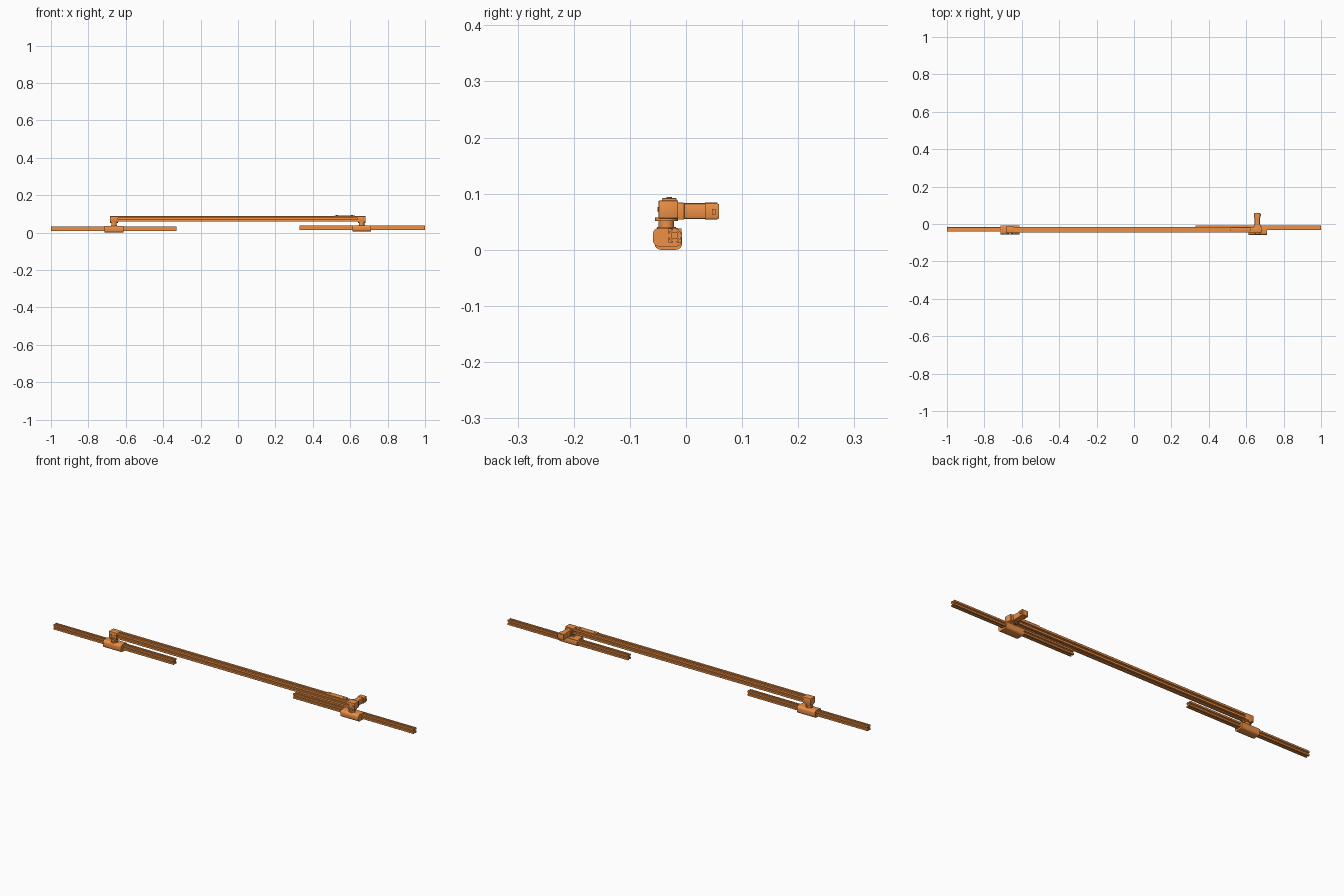
import bpy, bmesh, math
from mathutils import Vector, Matrix

if "Cube" in bpy.data.objects:
    bpy.data.objects.remove(bpy.data.objects["Cube"])

mat = bpy.data.materials.new("orange")
mat.diffuse_color = (0.85, 0.28, 0.06, 1)
mat.use_nodes = True
mat.node_tree.nodes["Principled BSDF"].inputs["Base Color"].default_value = mat.diffuse_color


def finish(name, bm, smooth=False):
    bmesh.ops.recalc_face_normals(bm, faces=bm.faces)
    me = bpy.data.meshes.new(name)
    bm.to_mesh(me)
    bm.free()
    ob = bpy.data.objects.new(name, me)
    bpy.context.collection.objects.link(ob)
    me.materials.append(mat)
    if smooth:
        bpy.ops.object.select_all(action='DESELECT')
        ob.select_set(True)
        bpy.context.view_layer.objects.active = ob
        bpy.ops.object.shade_smooth_by_angle(angle=math.radians(35))
    return ob


def box(name, x, y, z, bevel=0, segs=2, along=None):
    """Box from (min, max) pairs; 'along' bevels only edges on that axis."""
    bm = bmesh.new()
    bmesh.ops.create_cube(bm, size=1)
    for v in bm.verts:
        v.co = Vector([(a + b) / 2 + c * (b - a) for (a, b), c in zip((x, y, z), v.co)])
    if bevel:
        edges = [e for e in bm.edges if along is None or
                 abs((e.verts[0].co - e.verts[1].co).normalized()[along]) > 0.9]
        bmesh.ops.bevel(bm, geom=edges, offset=bevel, segments=segs, profile=0.5, affect='EDGES')
    return finish(name, bm, bool(bevel))


def cyl(name, center, r, depth, axis='Z', r2=None, n=32):
    bm = bmesh.new()
    rot = {'Z': Matrix(), 'X': Matrix.Rotation(math.pi / 2, 4, 'Y'),
           'Y': Matrix.Rotation(-math.pi / 2, 4, 'X')}[axis]
    bmesh.ops.create_cone(bm, cap_ends=True, segments=n, radius1=r,
                          radius2=r if r2 is None else r2, depth=depth,
                          matrix=Matrix.Translation(center) @ rot)
    return finish(name, bm, True)


def slotted_bar(name, x0, x1, cy, cz, hy, hz):
    """Slotted aluminium-style extrusion along x."""
    side = [(.93, 1), (.28, 1), (.28, .8), (.6, .8), (.3, .45),
            (-.3, .45), (-.6, .8), (-.28, .8), (-.28, 1), (-.93, 1)]
    pts = []
    for k in range(4):
        c, s = round(math.cos(k * math.pi / 2)), round(math.sin(k * math.pi / 2))
        pts += [(a * c - b * s, a * s + b * c) for a, b in side]
    bm = bmesh.new()
    f = bm.faces.new([bm.verts.new((x0, cy + a * hy, cz + b * hz)) for a, b in pts])
    ext = bmesh.ops.extrude_face_region(bm, geom=[f])
    bmesh.ops.translate(bm, vec=(x1 - x0, 0, 0),
                        verts=[g for g in ext['geom'] if isinstance(g, bmesh.types.BMVert)])
    # extrude_face_region drops the starting cap when it is kept by no other face
    if not any(all(abs(v.co.x - x0) < 1e-6 for v in fc.verts) for fc in bm.faces):
        bmesh.ops.holes_fill(bm, edges=[e for e in bm.edges if e.is_boundary])
    return finish(name, bm)


# lower sliding rails, one at each end
slotted_bar("left_rail", -1, -0.33, -0.029, 0.021, 0.012, 0.0125)
slotted_bar("right_rail", 0.33, 1, -0.020, 0.0255, 0.012, 0.0125)

# carriages around the rails, with turning necks and corner brackets
for side, cx, y, z in (("left", -0.663, (-0.056, -0.007), (0, 0.036)),
                       ("right", 0.661, (-0.059, -0.007), (0.006, 0.039))):
    box(side + "_carriage", (cx - 0.05, cx + 0.05), y, z, 0.011, 4, along=0)
    cyl(side + "_neck_flange", (cx, -0.035, 0.0375), 0.017, 0.007)
    cyl(side + "_neck", (cx, -0.035, 0.046), 0.014, 0.018)
    cyl(side + "_neck_collar", (cx, -0.035, 0.0545), 0.0205, 0.007)
    box(side + "_corner_bracket", (cx - 0.022, cx + 0.022), (-0.049, -0.014),
        (0.056, 0.088), 0.002)
    for dx in (-0.012, 0.012):
        cyl(side + "_bracket_bolt", (cx + dx, -0.049, 0.072), 0.004, 0.004, 'Y', n=16)

# main cross beam
slotted_bar("cross_beam", -0.665, 0.665, -0.031, 0.073, 0.0155, 0.0145)

# tensioner plate on top of the beam
box("top_plate", (0.515, 0.625), (-0.043, -0.017), (0.0865, 0.092), 0.0015)
for px in (0.53, 0.61):
    cyl("plate_bolt", (px, -0.03, 0.0925), 0.005, 0.003, n=16)

# rear-pointing drive motor at the right end
box("motor_mount", (0.641, 0.677), (-0.016, -0.003), (0.054, 0.084), 0.0015)
box("motor_gearbox", (0.645, 0.673), (-0.004, 0.034), (0.055, 0.083), 0.004, 2, along=1)
box("motor_body", (0.642, 0.676), (0.034, 0.056), (0.054, 0.084), 0.004, 2, along=1)
box("motor_end_cap", (0.644, 0.674), (0.056, 0.059), (0.056, 0.082), 0.001)
box("motor_connector", (0.676, 0.680), (0.046, 0.053), (0.063, 0.073))
